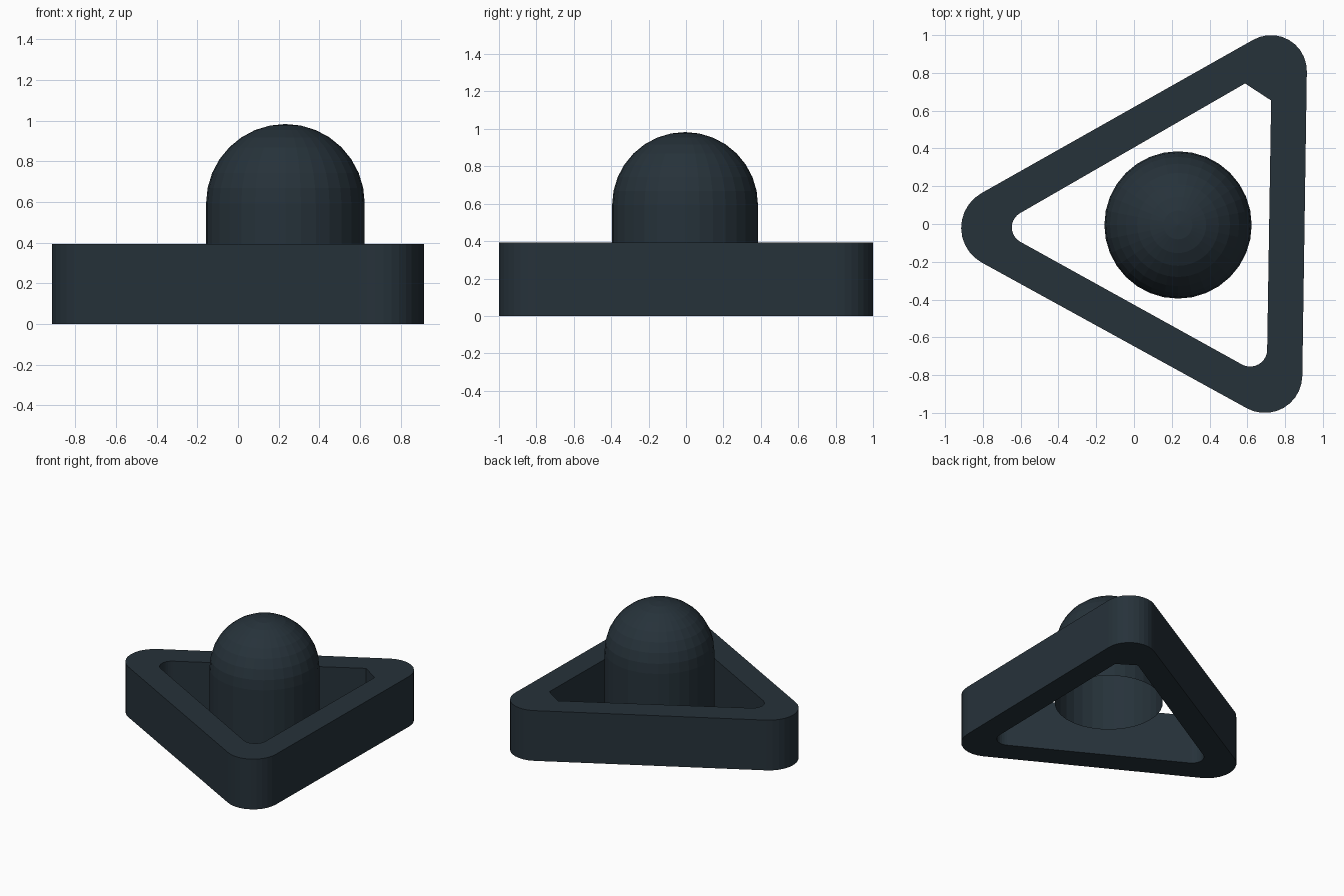
import bpy, bmesh, math

if "Cube" in bpy.data.objects:
    bpy.data.objects.remove(bpy.data.objects["Cube"])

# One dark slate colour for everything
slate = bpy.data.materials.new("dark slate")
slate.diffuse_color = (0.0194, 0.0319, 0.0423, 1.0)
slate.use_nodes = True
slate.node_tree.nodes["Principled BSDF"].inputs["Base Color"].default_value = slate.diffuse_color


def finish(bm, name):
    mesh = bpy.data.meshes.new(name)
    bm.to_mesh(mesh)
    bm.free()
    mesh.materials.append(slate)
    obj = bpy.data.objects.new(name, mesh)
    bpy.context.collection.objects.link(obj)
    return obj


def arc(cx, cy, r, a0, a1, n=10):
    """Points of a corner arc, angles in degrees."""
    angles = [math.radians(a0 + (a1 - a0) * i / n) for i in range(n + 1)]
    return [(cx + r * math.cos(a), cy + r * math.sin(a)) for a in angles]


# Triangular frame: rounded outer outline and inner opening
outer = (arc(0.725, 0.81, 0.19, 120, -1)
         + arc(0.693, -0.802, 0.198, -1, -119)
         + arc(-0.705, -0.02, 0.21, -119, -240))
inner = ([(0.588, 0.744), (0.726, 0.654)]          # chamfered corner
         + arc(0.615, -0.665, 0.09, -1, -119)
         + arc(-0.56, -0.018, 0.087, -119, -240))

bm = bmesh.new()
edges = []
for outline in (outer, inner):
    vs = [bm.verts.new((x, y, 0)) for x, y in outline]
    edges += [bm.edges.new((vs[i - 1], vs[i])) for i in range(len(vs))]
bmesh.ops.triangle_fill(bm, edges=edges, use_beauty=True)
ext = bmesh.ops.extrude_face_region(bm, geom=bm.faces[:], use_keep_orig=True)
for v in ext["geom"]:
    if isinstance(v, bmesh.types.BMVert):
        v.co.z = 0.393
bmesh.ops.recalc_face_normals(bm, faces=bm.faces[:])
finish(bm, "triangular_frame")

# Domed post: half profile spun round, open underneath
R, BASE, SPRING = 0.39, 0.153, 0.593
profile = [(R, BASE)] + [(R * math.cos(t), SPRING + R * math.sin(t))
                         for t in (math.pi / 2 * i / 8 for i in range(9))]
bm = bmesh.new()
pv = [bm.verts.new((r, 0, z)) for r, z in profile]
pe = [bm.edges.new(pair) for pair in zip(pv, pv[1:])]
bmesh.ops.spin(bm, geom=pv + pe, cent=(0, 0, 0), axis=(0, 0, 1),
               angle=math.tau, steps=32)
bmesh.ops.remove_doubles(bm, verts=bm.verts[:], dist=1e-4)
bmesh.ops.recalc_face_normals(bm, faces=bm.faces[:])
post = finish(bm, "domed_post")
post.location = (0.233, -0.005, 0)
